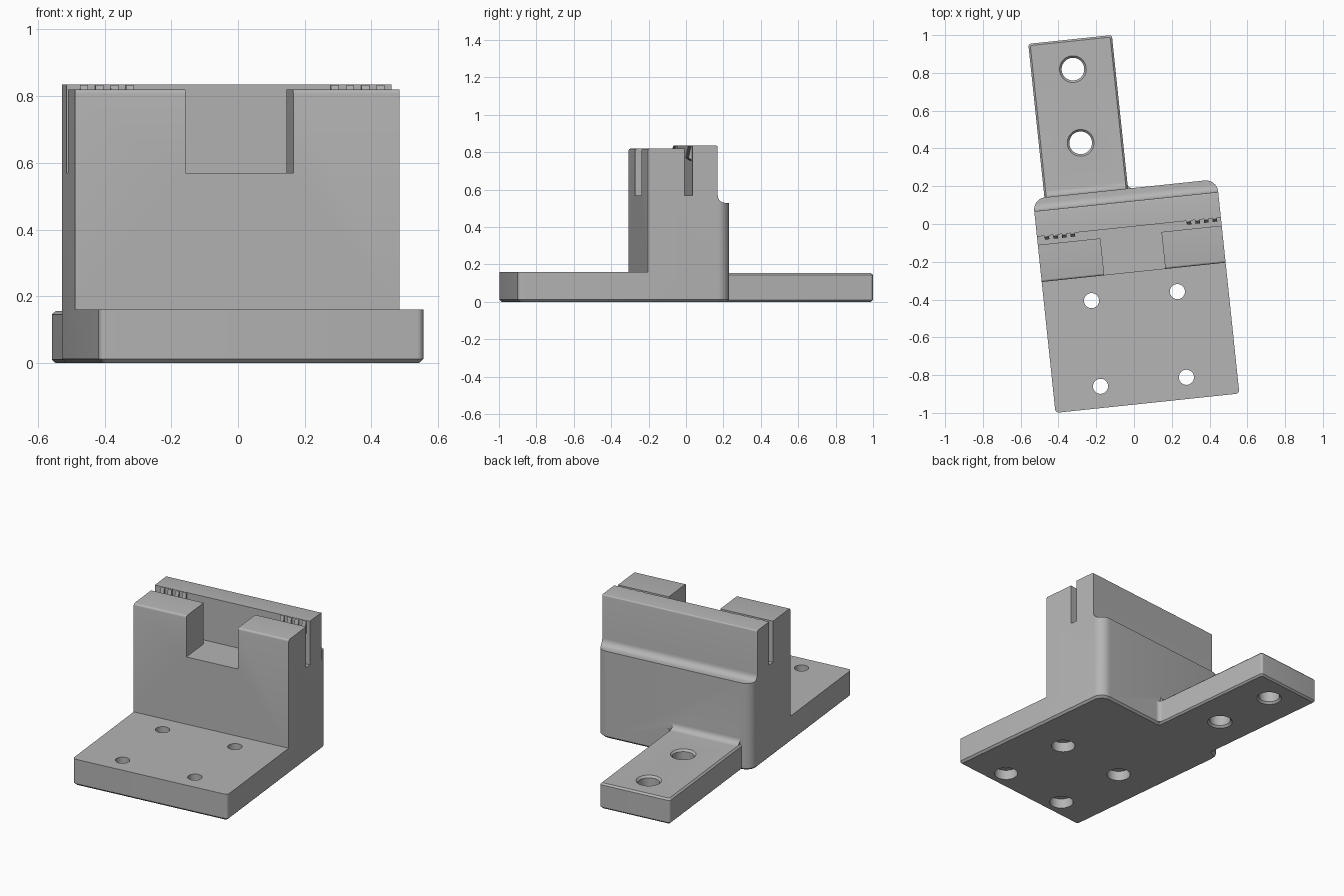
import bpy, bmesh, math
from mathutils import Matrix, Vector

cube = bpy.data.objects.get("Cube")
if cube:
    bpy.data.objects.remove(cube)

grey = bpy.data.materials.new("plain grey")
grey.use_nodes = True
grey.diffuse_color = (0.46, 0.46, 0.46, 1)
grey.node_tree.nodes["Principled BSDF"].inputs["Base Color"].default_value = grey.diffuse_color

LEFT, RIGHT, BACK, FRONT = -0.518, 0.461, 0.19, -0.951   # block outline
PLATE, FLOOR = 0.16, 0.57                               # plate top, slot floor


def finish(name, bm):
    bmesh.ops.recalc_face_normals(bm, faces=bm.faces)
    mesh = bpy.data.meshes.new(name)
    bm.to_mesh(mesh)
    bm.free()
    obj = bpy.data.objects.new(name, mesh)
    bpy.context.collection.objects.link(obj)
    mesh.materials.append(grey)
    return obj


def loft(name, rings):
    """Join equal rings of points into a closed solid."""
    bm = bmesh.new()
    loops = [[bm.verts.new(p) for p in ring] for ring in rings]
    n = len(loops[0])
    for a, b in zip(loops, loops[1:]):
        for i in range(n):
            j = (i + 1) % n
            bm.faces.new((a[i], a[j], b[j], b[i]))
    bm.faces.new(loops[0])
    bm.faces.new(loops[-1])
    return finish(name, bm)


def arc(cx, cy, r, start, end, steps=8):
    angles = [math.radians(start + (end - start) * i / steps) for i in range(steps + 1)]
    return [(cx + r * math.cos(a), cy + r * math.sin(a)) for a in angles]


def outline(x0, x1, y0, y1, r_front, r_back, inset=0):
    """Rectangle with rounded front and back corners."""
    x0, x1, y0, y1 = x0 + inset, x1 - inset, y0 + inset, y1 - inset
    f, b = r_front - inset * 0.5, r_back - inset * 0.5
    return (arc(x0 + f, y0 + f, f, 180, 270) + arc(x1 - f, y0 + f, f, 270, 360)
            + arc(x1 - b, y1 - b, b, 0, 90) + arc(x0 + b, y1 - b, b, 90, 180))


def slab(name, box, radii, levels):
    """Rounded slab; levels are (height, inset) pairs."""
    return loft(name, [[(x, y, z) for x, y in outline(*box, *radii, inset)]
                       for z, inset in levels])


def side_prism(name, profile, x0, x1):
    return loft(name, [[(x, y, z) for y, z in profile] for x in (x0, x1)])


def turned(name, x, y, levels, sides=40):
    """Round solid; levels are (height, radius) pairs."""
    rings = []
    for z, r in levels:
        rings.append([(x + px, y + py, z) for px, py in arc(0, 0, r, 0, 360, sides)[:-1]])
    return loft(name, rings)


def combine(target, other, operation):
    mod = target.modifiers.new(operation.lower(), "BOOLEAN")
    mod.operation, mod.solver, mod.object = operation, "EXACT", other
    bpy.context.view_layer.objects.active = target
    bpy.ops.object.modifier_apply(modifier=mod.name)
    bpy.data.objects.remove(other)


# Main block: base plate, slotted wall and stepped back as one side profile
front, slot_front, slot_back, upper_back = -0.254, -0.057, -0.013, 0.122
profile = [(FRONT - 0.05, -0.05), (FRONT - 0.05, PLATE), (front, PLATE)]
profile += arc(front + 0.012, 0.808, 0.012, 180, 90, 4)
profile += [(slot_front, 0.82), (slot_front, FLOOR), (slot_back, FLOOR), (slot_back, 0.835)]
profile += arc(upper_back - 0.008, 0.827, 0.008, 90, 0, 4)
profile += arc(upper_back + 0.04, FLOOR, 0.04, 180, 270)
profile += [(BACK + 0.05, 0.53), (BACK + 0.05, -0.05)]
body = side_prism("clamp_block", profile, LEFT - 0.05, RIGHT + 0.05)
combine(body, slab("block_outline", (LEFT, RIGHT, FRONT, BACK), (0.02, 0.065),
                   [(0, 0.012), (0.012, 0), (1, 0)]), "INTERSECT")

# Opening in the front jaw
opening = [(-0.5, FLOOR), (-0.5, 1), (-0.035, 1), (-0.035, FLOOR)]
combine(body, side_prism("jaw_opening", opening, -0.185, 0.14), "DIFFERENCE")

# Rear tongue and its fillet against the wall
T0, T1 = -0.457, -0.012
combine(body, slab("rear_tongue", (T0, T1, 0.08, 1.007), (0.015, 0.015),
                   [(0, 0.01), (0.01, 0), (0.145, 0), (0.155, 0.01)]), "UNION")
fillet = [(BACK - 0.03, 0.14)] + [(BACK + 0.035, 0.14)]
fillet += arc(BACK + 0.035, 0.19, 0.035, 270, 180) + [(BACK - 0.03, 0.19)]
combine(body, side_prism("tongue_fillet", fillet, T0 + 0.01, T1 - 0.01), "UNION")
corner = arc(T1 + 0.025, BACK + 0.025, 0.025, 180, 270)
corner += [(T1 + 0.025, BACK - 0.03), (T1 - 0.03, BACK - 0.03), (T1 - 0.03, BACK + 0.025)]
combine(body, loft("side_fillet", [[(x, y, z) for x, y in corner]
                                   for z in (0.012, 0.147)]), "UNION")

# Tongue holes, chamfered at both ends
for y in (0.457, 0.849):
    combine(body, turned("tongue_hole", -0.236, y, [(-0.01, 0.08), (0.012, 0.06),
                                                    (0.143, 0.06), (0.165, 0.08)]), "DIFFERENCE")

# Base plate holes, counterbored from below
for x in (-0.266, 0.191):
    for y in (-0.836, -0.38):
        combine(body, turned("base_hole", x, y, [(-0.02, 0.067), (0.06, 0.067),
                                                 (0.06, 0.04), (0.2, 0.04)]), "DIFFERENCE")

# Small wedge teeth at both ends of the slot
tooth = [(slot_back + 0.01, 0.834), (slot_back - 0.006, 0.834),
         (slot_back - 0.02, 0.77), (slot_back + 0.01, 0.75)]
teeth = [body]
for start in (-0.478, 0.278):
    for i in range(4):
        x = start + i * 0.046
        teeth.append(side_prism("slot_tooth", tooth, x, x + 0.024))

# Turn the whole part and shade it
turn = Matrix.Rotation(math.radians(6), 4, "Z")
bpy.ops.object.select_all(action="DESELECT")
for obj in teeth:
    obj.data.transform(turn)
    obj.select_set(True)
bpy.context.view_layer.objects.active = body
bpy.ops.object.shade_smooth_by_angle(angle=math.radians(30))
